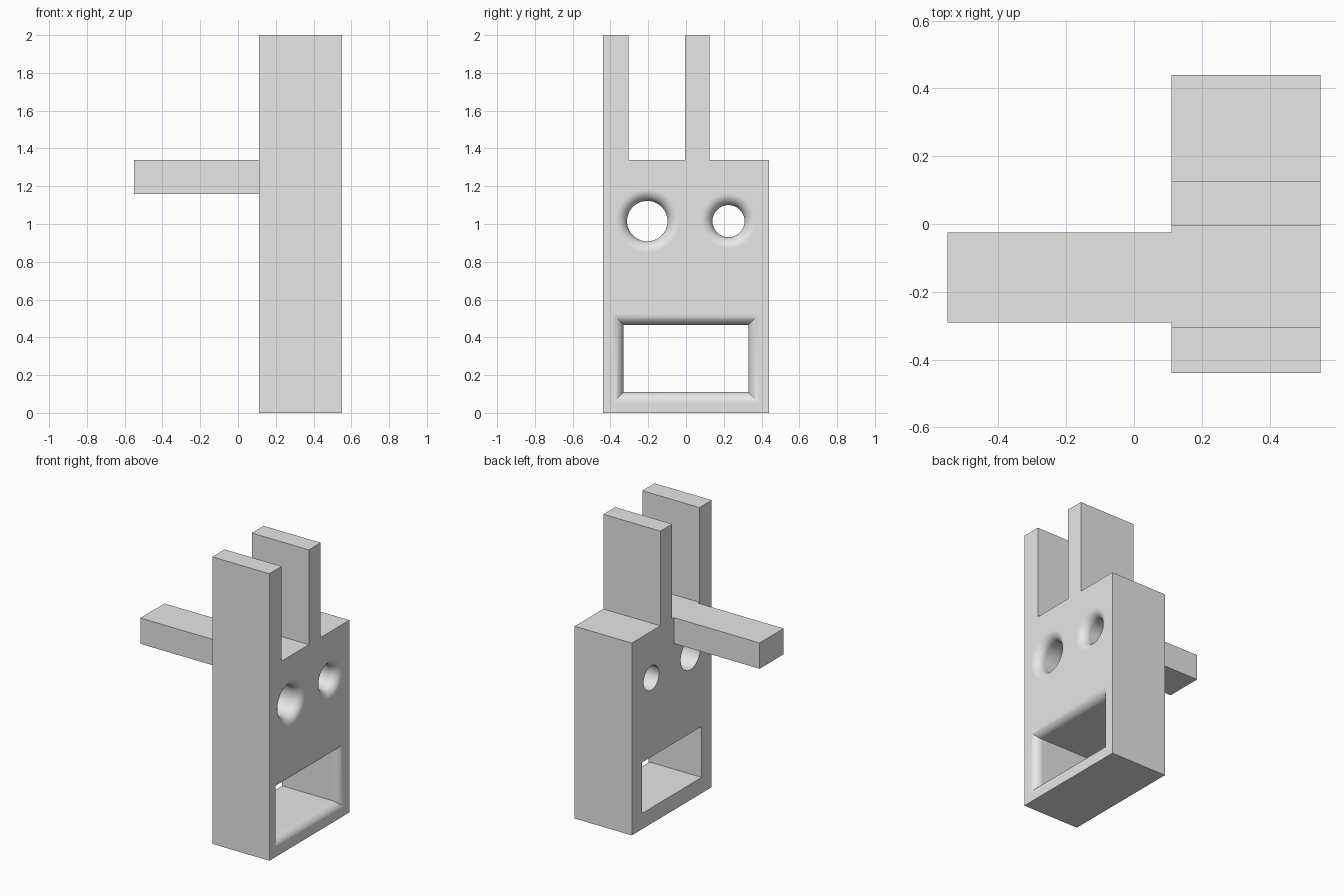
import bpy
import bmesh
from math import cos, sin, pi, radians

default = bpy.data.objects.get("Cube")
if default:
    bpy.data.objects.remove(default, do_unlink=True)

BACK, FACE = 0.11, 0.55      # x extent of the body slab
FILLET = 0.06                # rounding of the openings on the face
STEPS = 10

grey = bpy.data.materials.new("light grey")
grey.use_nodes = True
grey.diffuse_color = (0.8, 0.8, 0.8, 1)
grey.node_tree.nodes["Principled BSDF"].inputs["Base Color"].default_value = grey.diffuse_color


def loft(name, sections):
    """Closed solid through matching (x, [(y, z), ...]) sections."""
    bm = bmesh.new()
    rings = [[bm.verts.new((x, y, z)) for y, z in pts] for x, pts in sections]
    for a, b in zip(rings, rings[1:]):
        for i in range(len(a)):
            j = (i + 1) % len(a)
            bm.faces.new((a[i], a[j], b[j], b[i]))
    bm.faces.new(rings[0][::-1])
    bm.faces.new(rings[-1])
    bmesh.ops.recalc_face_normals(bm, faces=bm.faces)
    mesh = bpy.data.meshes.new(name)
    bm.to_mesh(mesh)
    bm.free()
    mesh.materials.append(grey)
    obj = bpy.data.objects.new(name, mesh)
    bpy.context.collection.objects.link(obj)
    return obj


def rectangle(y0, y1, z0, z1, grow=0):
    return [(y0 - grow, z0 - grow), (y1 + grow, z0 - grow),
            (y1 + grow, z1 + grow), (y0 - grow, z1 + grow)]


def circle(y, z, radius, grow=0, sides=64):
    return [(y + (radius + grow) * cos(2 * pi * i / sides),
             z + (radius + grow) * sin(2 * pi * i / sides)) for i in range(sides)]


def flared_cutter(name, outline, *dims):
    """Straight opening that flares with a quarter-round at the face."""
    sections = [(BACK - 0.1, outline(*dims))]
    for i in range(STEPS + 1):
        t = pi / 2 * i / STEPS
        sections.append((FACE - FILLET * (1 - sin(t)),
                         outline(*dims, grow=FILLET * (1 - cos(t)))))
    sections.append((FACE + 0.05, outline(*dims, grow=FILLET)))
    return loft(name, sections)


def combine(target, tool, operation):
    tool.hide_render = True
    mod = target.modifiers.new(tool.name, "BOOLEAN")
    mod.operation, mod.solver, mod.object = operation, "EXACT", tool
    bpy.context.view_layer.objects.active = target
    bpy.ops.object.modifier_apply(modifier=mod.name)
    bpy.data.objects.remove(tool, do_unlink=True)


# Body slab with its two upright ears, as one side profile
SHOULDER, TOP = 1.34, 2.0
profile = [(-0.44, 0), (0.44, 0), (0.44, SHOULDER), (0.125, SHOULDER),
           (0.125, TOP), (-0.005, TOP), (-0.005, SHOULDER),
           (-0.305, SHOULDER), (-0.305, TOP), (-0.44, TOP)]
body = loft("body_with_ears", [(BACK, profile), (FACE, profile)])

# Tail bar joined to the back
tail_outline = rectangle(-0.29, -0.025, 1.16, SHOULDER)
combine(body, loft("tail_bar", [(-0.55, tail_outline), (BACK + 0.05, tail_outline)]), "UNION")

# Eyes and mouth cut right through
combine(body, flared_cutter("large_eye", circle, -0.205, 1.015, 0.107), "DIFFERENCE")
combine(body, flared_cutter("small_eye", circle, 0.225, 1.015, 0.085), "DIFFERENCE")
combine(body, flared_cutter("mouth", rectangle, -0.33, 0.33, 0.11, 0.465), "DIFFERENCE")

# Smooth the rounded openings, keep corners sharp and flats flat
bpy.ops.object.select_all(action="DESELECT")
body.select_set(True)
bpy.context.view_layer.objects.active = body
bpy.ops.object.shade_smooth_by_angle(angle=radians(30))
weighted = body.modifiers.new("flat_faces", "WEIGHTED_NORMAL")
weighted.keep_sharp = True
